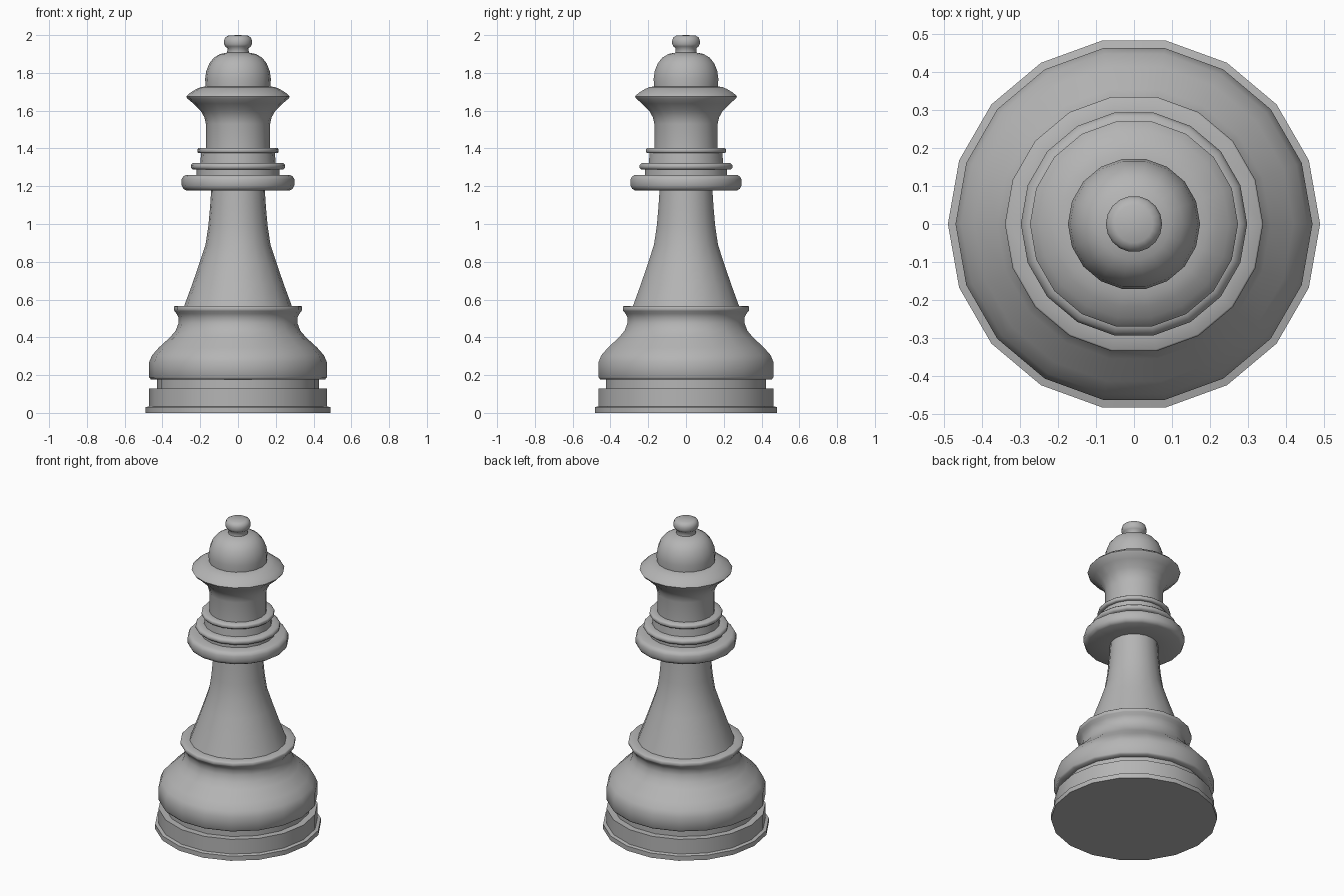
import bpy, bmesh
from math import cos, sin, pi, radians

SIDES = 18

grey = bpy.data.materials.new("mid_grey")
grey.diffuse_color = (0.46, 0.46, 0.46, 1)


def lathe(name, profile):
    """Turn an upward (radius, z) profile about the z axis; radius 0 closes at a pole."""
    bm = bmesh.new()
    rings = []
    for r, z in profile:
        if r == 0:
            rings.append([bm.verts.new((0, 0, z))] * SIDES)
        else:
            rings.append([bm.verts.new((r * cos(2 * pi * i / SIDES),
                                        r * sin(2 * pi * i / SIDES), z))
                          for i in range(SIDES)])
    for a, b in zip(rings, rings[1:]):
        for i in range(SIDES):
            j = (i + 1) % SIDES
            quad = [a[i], a[j], b[j], b[i]]
            bm.faces.new(list(dict.fromkeys(quad)))
    mesh = bpy.data.meshes.new(name)
    bm.to_mesh(mesh)
    bm.free()
    mesh.materials.append(grey)
    ob = bpy.data.objects.new(name, mesh)
    bpy.context.collection.objects.link(ob)
    bpy.ops.object.select_all(action='DESELECT')
    ob.select_set(True)
    bpy.context.view_layer.objects.active = ob
    bpy.ops.object.shade_smooth_by_angle(angle=radians(60))
    return ob


# stepped foot with a groove above it
lathe("base_foot", [(0, 0), (0.49, 0), (0.49, 0.03), (0.47, 0.035), (0.47, 0.13),
                    (0.43, 0.13), (0.43, 0.178)])

# bulging lower body ending in a thin rim
lathe("lower_body", [(0.43, 0.178), (0.462, 0.178), (0.47, 0.188), (0.47, 0.27),
                     (0.455, 0.305), (0.42, 0.345), (0.36, 0.40), (0.33, 0.435),
                     (0.315, 0.475), (0.315, 0.505), (0.325, 0.525), (0.337, 0.54),
                     (0.34, 0.545), (0.34, 0.562), (0.335, 0.566), (0.285, 0.566)])

# tapering stem
lathe("stem", [(0.285, 0.566), (0.243, 0.68), (0.205, 0.79), (0.172, 0.89),
               (0.157, 0.99), (0.148, 1.09), (0.142, 1.18)])

# thick collar and two thin rings
lathe("collar", [(0.142, 1.178), (0.275, 1.178), (0.29, 1.187), (0.298, 1.203),
                 (0.298, 1.237), (0.29, 1.252), (0.275, 1.26), (0.22, 1.26),
                 (0.22, 1.288)])
lathe("lower_ring", [(0.22, 1.288), (0.24, 1.288), (0.25, 1.298), (0.25, 1.312),
                     (0.24, 1.322), (0.20, 1.322), (0.195, 1.376)])
lathe("upper_ring", [(0.195, 1.376), (0.21, 1.376), (0.215, 1.382), (0.215, 1.396),
                     (0.21, 1.402), (0.17, 1.402)])

# flared head with a softened lip
lathe("flared_head", [(0.17, 1.402), (0.17, 1.53), (0.178, 1.565), (0.198, 1.60),
                      (0.237, 1.638), (0.268, 1.664), (0.274, 1.674), (0.268, 1.682),
                      (0.25, 1.697), (0.22, 1.715), (0.195, 1.725), (0.172, 1.728)])

# dome cap
lathe("dome", [(0.172, 1.728), (0.174, 1.77), (0.168, 1.81), (0.152, 1.85),
               (0.128, 1.88), (0.095, 1.9), (0.058, 1.907)])

# finial knob
lathe("finial", [(0.058, 1.907), (0.055, 1.93), (0.068, 1.94), (0.074, 1.952),
                 (0.074, 1.972), (0.068, 1.988), (0.05, 1.998), (0, 2.0)])
